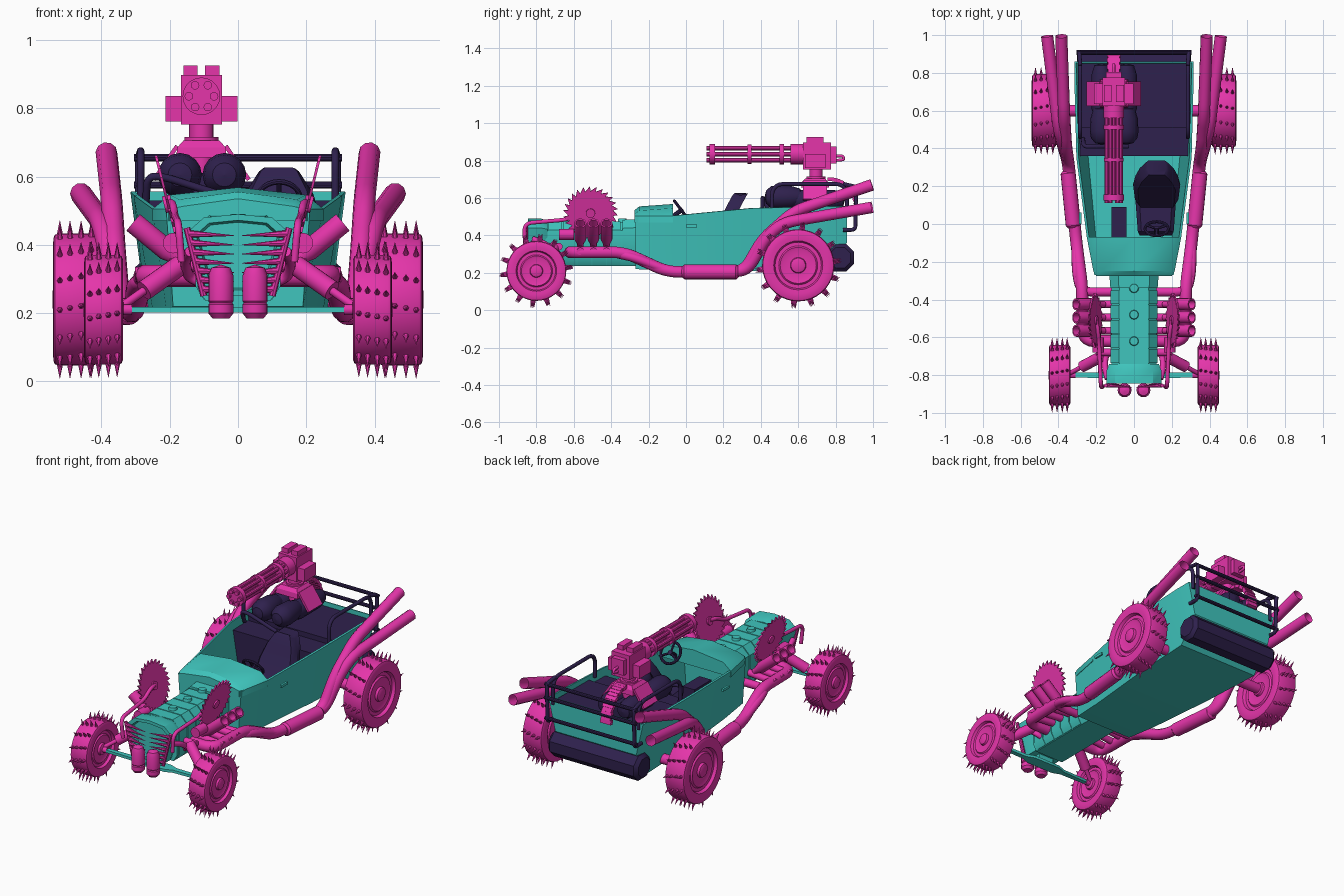
import bpy, bmesh, math
from mathutils import Vector as V, Matrix as M

if "Cube" in bpy.data.objects:
    bpy.data.objects.remove(bpy.data.objects["Cube"])

def material(name, rgb):
    m = bpy.data.materials.new(name)
    m.diffuse_color = (*rgb, 1)
    m.use_nodes = True
    m.node_tree.nodes["Principled BSDF"].inputs["Base Color"].default_value = m.diffuse_color
    return m

TEAL = material("teal", (0.05, 0.56, 0.51))
PINK = material("magenta", (0.78, 0.035, 0.40))
DARK = material("dark", (0.028, 0.015, 0.075))

def done(bm, name, mat):
    bmesh.ops.remove_doubles(bm, verts=bm.verts, dist=1e-5)
    bmesh.ops.recalc_face_normals(bm, faces=bm.faces)
    for f in bm.faces:
        f.smooth = True
    for e in bm.edges:
        e.smooth = len(e.link_faces) == 2 and e.calc_face_angle(0) < 0.6
    me = bpy.data.meshes.new(name)
    bm.to_mesh(me); bm.free()
    me.materials.append(mat)
    ob = bpy.data.objects.new(name, me)
    bpy.context.collection.objects.link(ob)
    return ob

def loft(bm, rings, closed=True, caps=True):
    vs = [[bm.verts.new(p) for p in r] for r in rings]
    n = len(vs[0])
    for a, b in zip(vs, vs[1:]):
        for i in range(n if closed else n - 1):
            j = (i + 1) % n
            bm.faces.new((a[i], a[j], b[j], b[i]))
    if caps:
        bm.faces.new(vs[0]); bm.faces.new(vs[-1])

def lathe(bm, p, d, prof, n=16, caps=True, turn=0):
    # revolve (radius, height) points about the axis d through p
    m = M.Translation(p) @ V(d).to_track_quat('Z', 'Y').to_matrix().to_4x4()
    loft(bm, [[m @ V((max(r, 1e-4) * math.cos(t), max(r, 1e-4) * math.sin(t), h))
               for t in (turn + 2 * math.pi * i / n for i in range(n))] for r, h in prof], True, caps)

def cyl(bm, a, b, r, r2=None, n=16):
    d = V(b) - V(a)
    lathe(bm, a, d, [(r, 0), (r if r2 is None else r2, d.length)], n)

def box(bm, c, s, rot=None):
    m = M.Translation(c) @ (rot or M()) @ M.Diagonal((*s, 1))
    bmesh.ops.create_cube(bm, size=1, matrix=m)

def tube(name, pts, r, mat, caps=True, fillet=.06):
    # straight runs with rounded corners
    pts = [V(p) for p in pts]
    knots = [(pts[0], pts[0], pts[0])]
    for a, p, b in zip(pts, pts[1:], pts[2:]):
        i = p + (a - p).normalized() * min(fillet, .45 * (a - p).length)
        o = p + (b - p).normalized() * min(fillet, .45 * (b - p).length)
        knots += [(i, i, i.lerp(p, .6)), (o, o.lerp(p, .6), o)]
    knots.append((pts[-1],) * 3)
    cu = bpy.data.curves.new(name, 'CURVE')
    cu.dimensions = '3D'; cu.bevel_depth = r; cu.bevel_resolution = 3
    cu.resolution_u = 5; cu.use_fill_caps = caps
    sp = cu.splines.new('BEZIER')
    sp.bezier_points.add(len(knots) - 1)
    for bp, (co, l, rt) in zip(sp.bezier_points, knots):
        bp.handle_left_type = bp.handle_right_type = 'FREE'
        bp.co, bp.handle_left, bp.handle_right = co, l, rt
    ob = bpy.data.objects.new(name, cu)
    bpy.context.collection.objects.link(ob)
    cu.materials.append(mat)
    return ob

# body tub: open-topped loft (y, half bottom, half top, z bottom, z top)
bm = bmesh.new()
secs = [(-.27, .19, .21, .22, .50), (-.07, .21, .25, .21, .505), (.35, .25, .305, .21, .545),
        (.74, .27, .315, .21, .555), (.86, .27, .315, .36, .555)]
loft(bm, [[(-t, y, zt), (-b, y, zb), (b, y, zb), (t, y, zt)] for y, b, t, zb, zt in secs], False)
ob = done(bm, "body_tub", TEAL)
so = ob.modifiers.new("wall", 'SOLIDIFY'); so.thickness = .012; so.offset = -1
# cowl in front of the cockpit, domed on top
bm = bmesh.new()
loft(bm, [[(-w, y, .47), (-w, y, .505), (-w * .8, y, z - .022), (0, y, z), (w * .8, y, z - .022), (w, y, .505), (w, y, .47)]
          for y, w, z in ((-.275, .2, .535), (-.25, .215, .555), (-.07, .25, .568))])
done(bm, "cowl", TEAL)
bm = bmesh.new()
for s in (-1, 1):
    box(bm, (s * .285, .03, .45), (.012, .06, .015))
done(bm, "door_handles", TEAL)

# ribbed engine hood with bolts
def hood_ring(y, k=1, lift=0):
    return [(x * k, y, z + lift) for x, z in ((-.1, .24), (-.125, .28), (-.125, .43), (-.08, .475), (.08, .475), (.125, .43), (.125, .28), (.1, .24))]
bm = bmesh.new()
loft(bm, [hood_ring(-.75, .95, -.004), hood_ring(-.26, .95, -.004)])
for i in range(5):
    y = -.735 + i * .078
    loft(bm, [hood_ring(y), hood_ring(y + .072)])
loft(bm, [hood_ring(-.34, 1, .008), hood_ring(-.26, 1.05, .012)])
for y in (-.34, -.48, -.62):
    cyl(bm, (0, y, .46), (0, y, .49), .028, .022, 12)
done(bm, "engine_hood", TEAL)

# radiator shell with recessed face
bm = bmesh.new()
shell = ((-.09, .25), (-.145, .44), (-.1, .48), (0, .49), (.1, .48), (.145, .44), (.09, .25))
loft(bm, [[(x * k, y, .37 + (z - .37) * k) for x, z in shell]
          for k, y in ((.8, -.82), (.85, -.845), (1, -.845), (1, -.775), (.9, -.74))])
done(bm, "radiator_shell", TEAL)
bm = bmesh.new()
for s in (-1, 1):
    for i in range(7):
        z = .27 + i * .027
        x = .1 + .045 * i / 6
        cyl(bm, (s * x, -.855, z), (s * .012, -.865, z - .005), .011, .001, 8)
    cyl(bm, (s * .1, -.855, .25), (s * .15, -.855, .45), .01, n=8)
done(bm, "grille_teeth", PINK)
bm = bmesh.new()
for s in (-1, 1):
    lathe(bm, (s * .05, -.88, .185), (0, 0, 1), [(.025, 0), (.037, .015), (.037, .04), (.033, .045), (.037, .05), (.037, .125), (.028, .148), (0, .157)], 16)
done(bm, "front_canisters", PINK)

# axles
bm = bmesh.new()
loft(bm, [[(x, -.8 - h, .202), (x, -.8 + h, .202), (x, -.8 + h, .218), (x, -.8 - h, .218)]
          for x, h in ((-.35, .012), (-.14, .016), (-.09, .035), (.09, .035), (.14, .016), (.35, .012))])
box(bm, (0, -.8, .24), (.1, .05, .06))
done(bm, "front_axle", TEAL)
bm = bmesh.new()
cyl(bm, (-.42, .6, .24), (.42, .6, .24), .03)
for s in (-1, 1):
    cyl(bm, (s * .31, -.8, .21), (s * .36, -.8, .21), .016)
done(bm, "axle_shafts", PINK)

# spiked wheels
def wheel(name, s, x0, x1, y, z, r):
    bm = bmesh.new()
    w, c = x1 - x0, (x0 + x1) / 2
    half = [(.0, .5), (.13, .5), (.2, .46), (.22, .36), (.42, .36), (.5, .40), (.54, .34), (.64, .34), (.68, .47), (.80, .49), (.93, .48), (.98, .45), (1, .38)]
    prof = [(a * r, -b * w) for a, b in half] + [(a * r, b * w) for a, b in reversed(half)]
    lathe(bm, (s * c, y, z), (s, 0, 0), prof, 36)
    n = 14
    for row in (-.34, -.12, .12, .34):
        for i in range(n):
            t = 2 * math.pi * (i + .25 + row * .3) / n
            d = V((0, math.cos(t), math.sin(t)))
            p = V((s * (c + row * w), y, z)) + d * r * .985
            cyl(bm, p, p + d * .042, .009, .0005, 6)
    done(bm, name, PINK)

for s, side in ((1, "right"), (-1, "left")):
    wheel("front_wheel_" + side, s, .335, .452, -.8, .21, .16)
    wheel("rear_wheel_" + side, s, .408, .543, .6, .24, .193)
    # exhaust system: front feeders, muffler, two swept tail pipes
    def P(*pts):
        return [(s * x, y, z) for x, y, z in pts]
    tube("upper_exhaust_" + side, P((.1, -.62, .31), (.27, -.62, .31), (.275, -.33, .31), (.305, -.1, .205), (.345, .31, .205), (.36, .41, .38), (.37, .58, .53), (.385, .995, .67)), .032, PINK, False)
    tube("lower_exhaust_" + side, P((.34, .24, .205), (.35, .33, .215), (.38, .43, .39), (.40, .52, .468), (.46, .995, .55)), .032, PINK, False)
    tube("feeder_pipe_" + side, P((.1, -.36, .30), (.28, -.36, .30), (.305, -.27, .28), (.31, -.08, .205), (.325, 0, .205)), .024, PINK)
    bm = bmesh.new()
    d = V((s * .03, .3, 0))
    lathe(bm, (s * .32, -.02, .205), d, [(.03, 0), (.04, .012), (.04, .29), (.03, .302)], 16)
    done(bm, "muffler_" + side, PINK)
    # engine stacks leaning outward
    bm = bmesh.new()
    for y in (-.565, -.495, -.425):
        d = V((s * .14, 0, .115))
        lathe(bm, (s * .16, y, .345), d, [(.018, 0), (.018, .02), (.032, .06), (.032, .19), (.024, .19), (.02, .13)], 14)
        cyl(bm, (s * .11, y, .33), (s * .3, y, .315), .02, n=12)
    cyl(bm, (s * .19, -.68, .405), (s * .19, -.6, .405), .03)
    done(bm, "engine_stacks_" + side, PINK)
    # circular saw blade, tilted, with hub and arm
    bm = bmesh.new()
    m = M.Translation((s * .205, -.51, .52)) @ M.Rotation(s * math.radians(14), 4, 'Y') @ M.Rotation(math.pi / 2, 4, 'Y')
    n = 26
    def saw(h):
        pts = []
        for i in range(n):
            for r, o in ((.12, 0), (.146, .1)):
                a = 2 * math.pi * (i + o) / n
                pts.append(m @ V((r * math.cos(a), r * math.sin(a), h)))
        return pts
    loft(bm, [saw(-.004), saw(.004)])
    ax = m.to_3x3() @ V((0, 0, 1))
    cyl(bm, m.translation - ax * .012, m.translation + ax * .012, .025)
    done(bm, "saw_blade_" + side, PINK)
    tube("saw_arm_" + side, P((.165, -.86, .35), (.175, -.865, .465), (.185, -.63, .485), (.19, -.57, .52), (.2, -.51, .525)), .011, PINK, fillet=.04)
    # front shock absorber and hose
    bm = bmesh.new()
    a, b = V((s * .34, -.79, .22)), V((s * .17, -.7, .34))
    cyl(bm, a, b, .012)
    cyl(bm, a.lerp(b, .38), b, .03)
    cyl(bm, (s * .12, -.68, .34), (s * .2, -.68, .34), .02)
    done(bm, "shock_" + side, PINK)
    tube("hose_" + side, P((.11, -.68, .29), (.15, -.69, .31), (.155, -.76, .36), (.14, -.82, .38)), .016, PINK)
    # bed side rail
    tube("side_rail_" + side, P((.285, .46, .53), (.285, .46, .675), (.285, .86, .675), (.285, .86, .52)), .011, DARK)
    tube("rear_post_" + side, P((.29, .84, .43), (.29, .905, .43), (.29, .91, .66), (.285, .84, .675)), .011, DARK, fillet=.02)

# rear cross rails and drum tank
bm = bmesh.new()
for y, z in ((.905, .655), (.91, .575), (.905, .45)):
    cyl(bm, (-.305, y, z), (.305, y, z), .011, n=10)
done(bm, "rear_cross_rails", DARK)
bm = bmesh.new()
lathe(bm, (-.3, .825, .28), (1, 0, 0), [(.06, 0), (.08, .02), (.08, .58), (.06, .6)], 8, turn=math.pi / 8)
done(bm, "rear_tank", DARK)

# cargo bed liner with a raised rear deck
bm = bmesh.new()
for y0, y1, w0, w1, zt in ((.36, .51, .285, .29, .5), (.51, .85, .29, .295, .53)):
    loft(bm, [[(-.24, y, .225 if y < .7 else .36), (.24, y, .225 if y < .7 else .36), (w, y, zt), (-w, y, zt)] for y, w in ((y0, w0), (y1, w1))])
done(bm, "bed_liner", DARK)

# driver seat
bm = bmesh.new()
loft(bm, [[(.12 - w, y, z), (.12 - w * .8, y - .03, z + .012), (.12 + w * .8, y - .03, z + .012), (.12 + w, y, z), (.12 + w * .9, y + .045, z + .01), (.12 - w * .9, y + .045, z + .01)]
          for w, y, z in ((.09, .09, .29), (.115, .13, .35), (.125, .21, .47), (.1, .25, .55), (.065, .28, .605), (.05, .29, .615))])
loft(bm, [[(.115 - w, y, .24), (.115 - w, y, z - .02), (.115 - w * .8, y, z), (.115 + w * .8, y, z), (.115 + w, y, z - .02), (.115 + w * .72, y, .24)]
          for w, y, z in ((.085, -.06, .33), (.095, -.04, .35), (.11, .16, .34))])
done(bm, "driver_seat", DARK)
# steering wheel, column and gear box
ctr, axis = V((.12, -.025, .535)), V((0, .8, .6)).normalized()
bm = bmesh.new()
lathe(bm, ctr, axis, [(.062 + .008 * math.cos(a), .008 * math.sin(a)) for a in (2 * math.pi * i / 8 for i in range(9))], 24, False)
cyl(bm, ctr + axis * .01, ctr - axis * .13, .013, n=10)
q = axis.to_track_quat('Z', 'Y').to_matrix().to_4x4()
for i in range(3):
    t = math.pi / 2 + i * 2 * math.pi / 3
    cyl(bm, ctr, ctr + q @ V((.06 * math.cos(t), .06 * math.sin(t), 0)), .007, n=6)
done(bm, "steering_wheel", DARK)
bm = bmesh.new()
box(bm, (-.08, .01, .32), (.08, .16, .2))
done(bm, "console", DARK)

# twin round drums and the mount block under the gun
bm = bmesh.new()
for x in (-.17, -.04):
    lathe(bm, (x, .42, .605), (0, 1, 0), [(0, 0), (.035, .008), (.058, .035), (.064, .07), (.06, .14), (.045, .19), (0, .21)], 16)
    lathe(bm, (x, .57, .59), (0, 1, 0), [(.04, 0), (.055, .04), (.055, .22), (.04, .27), (0, .28)], 14)
box(bm, (-.107, .69, .565), (.13, .24, .09))
done(bm, "ammo_drums", DARK)
tube("drum_bracket", [(-.27, .45, .52), (-.265, .41, .6), (-.22, .41, .6), (-.03, .41, .54)], .011, DARK, fillet=.03)

# rotary gun
GX, GZ = -.107, .835
bm = bmesh.new()
for i in range(6):
    t = math.pi * i / 3
    cyl(bm, (GX + .037 * math.cos(t), .11, GZ + .037 * math.sin(t)), (GX + .037 * math.cos(t), .63, GZ + .037 * math.sin(t)), .0125, n=10)
cyl(bm, (GX, .13, GZ), (GX, .63, GZ), .012, n=10)
for y, l, r in ((.125, .03, .055), (.33, .02, .052), (.5, .025, .055), (.56, .07, .055)):
    cyl(bm, (GX, y, GZ), (GX, y + l, GZ), r, n=20)
done(bm, "gun_barrels", PINK)
bm = bmesh.new()
box(bm, (GX, .7, .825), (.12, .15, .145))
box(bm, (GX, .69, .798), (.21, .11, .075))
box(bm, (GX, .785, .83), (.08, .04, .09))
for dx in (-.032, .032):
    box(bm, (GX + dx, .69, .9), (.042, .09, .05))
done(bm, "gun_receiver", PINK)
tube("gun_handle", [(GX, .79, .825), (GX, .84, .825), (GX, .845, .805), (GX, .79, .8)], .008, PINK, fillet=.01)
bm = bmesh.new()
cyl(bm, (GX, .695, .6), (GX, .695, .78), .036)
cyl(bm, (GX, .695, .7), (GX, .695, .715), .05)
lathe(bm, (GX, .69, .655), (0, 0, 1), [(.105, 0), (.1, .03), (.075, .05)], 4, turn=math.pi / 4)
for s in (-1, 1):
    box(bm, (GX + s * .105, .69, .64), (.012, .13, .12), M.Rotation(-s * .6, 4, 'Y'))
done(bm, "gun_pedestal", PINK)
# ribbed ammo belt falling to the bed
bm = bmesh.new()
for i in range(12):
    t = i / 11
    box(bm, (GX, .77 + .14 * math.sin(t * 1.57), .70 - .16 * (1 - math.cos(t * 1.57))), (.07 if i % 2 else .062, .026, .02), M.Rotation(-t * 1.4, 4, 'X'))
done(bm, "ammo_belt", PINK)
